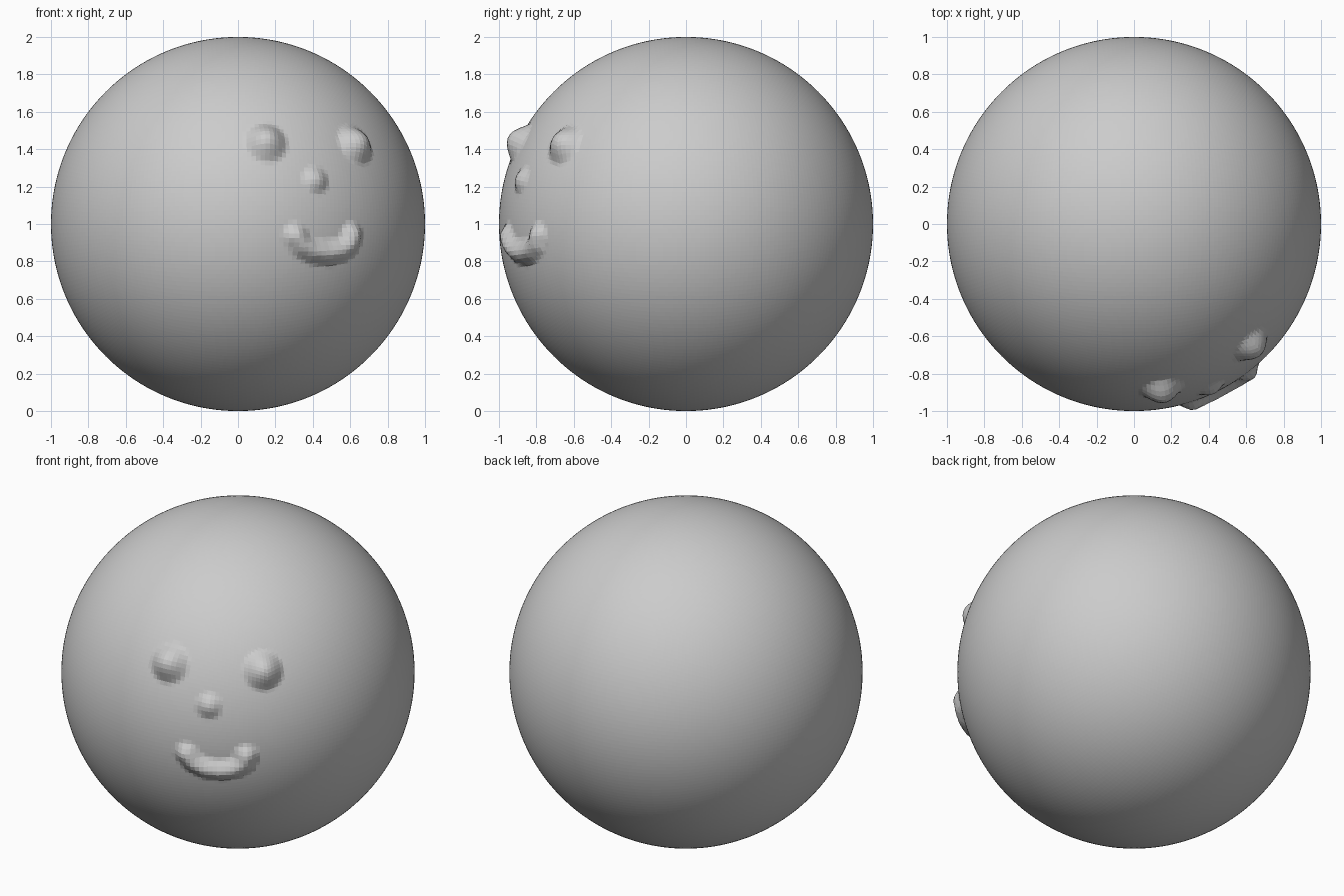
import bpy, bmesh
from mathutils import Vector
from mathutils.geometry import intersect_point_line

if "Cube" in bpy.data.objects:
    bpy.data.objects.remove(bpy.data.objects["Cube"])


def on_ball(x, z):
    # point on the front of the unit ball, from front-view coordinates
    z -= 1
    return Vector((x, -(1 - x * x - z * z) ** 0.5, z))


def path_distance(p, path):
    if len(path) == 1:
        return (p - path[0]).length
    best = 9
    for a, b in zip(path, path[1:]):
        q, t = intersect_point_line(p, a, b)
        q = a.lerp(b, min(max(t, 0), 1)).normalized()
        best = min(best, (p - q).length)
    return best


# raised features: path, half width, height
features = [
    ([on_ball(0.15, 1.435)], 0.12, 0.07),     # eye
    ([on_ball(0.63, 1.425)], 0.12, 0.07),     # eye
    ([on_ball(0.415, 1.235)], 0.08, 0.032),   # nose
    ([on_ball(x, z) for x, z in ((0.31, 0.935), (0.345, 0.885), (0.40, 0.855), (0.48, 0.845),
                                 (0.55, 0.86), (0.595, 0.895), (0.61, 0.94))],
     0.075, 0.048),                           # smile
]

# ball made from a finely divided cube
bm = bmesh.new()
bmesh.ops.create_cube(bm, size=2)
for _ in range(6):
    bmesh.ops.subdivide_edges(bm, edges=bm.edges[:], cuts=1, use_grid_fill=True)
    for v in bm.verts:
        v.co.normalize()

# push the face features outward
for v in bm.verts:
    p = v.co.copy()
    lift = 0
    if p.y < -0.3 and p.x > -0.2:
        for path, width, height in features:
            t = path_distance(p, path) / width
            if t < 1:
                lift = max(lift, height * (1 - t * t) ** 1.6)
    v.co = p * (1 + lift) + Vector((0, 0, 1))

mesh = bpy.data.meshes.new("face_ball")
bm.to_mesh(mesh)
bm.free()
ball = bpy.data.objects.new("face_ball", mesh)
bpy.context.collection.objects.link(ball)
